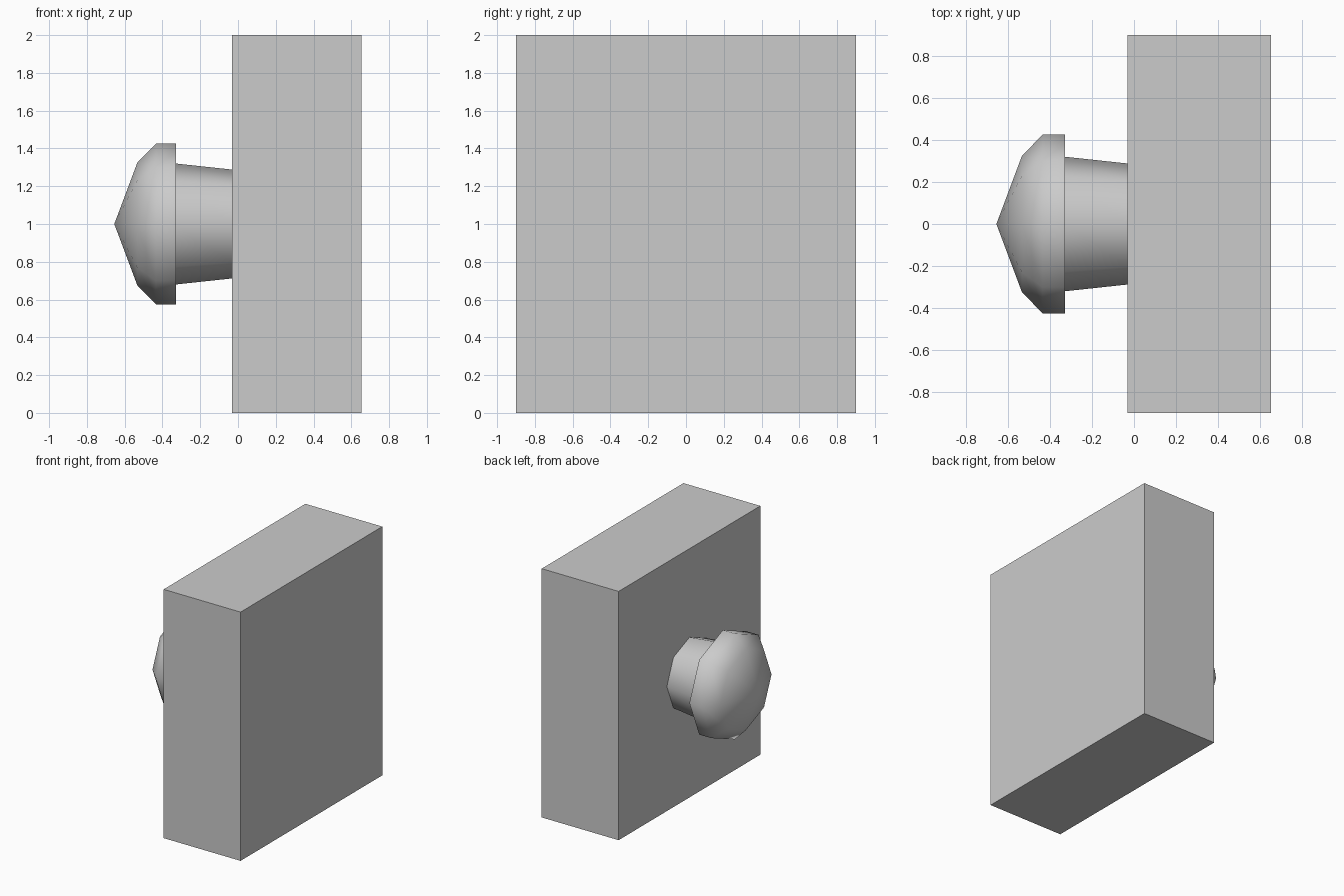
import bpy, bmesh, math

if "Cube" in bpy.data.objects:
    bpy.data.objects.remove(bpy.data.objects["Cube"])

grey = bpy.data.materials.new("plain_grey")
grey.use_nodes = True
colour = (0.6, 0.6, 0.6, 1)
grey.diffuse_color = colour
grey.node_tree.nodes["Principled BSDF"].inputs["Base Color"].default_value = colour


def lathe_x(name, profile, sides=8, z=1.0):
    """Turn (x, radius) points around a level axis along x."""
    bm = bmesh.new()
    rings = []
    for x, r in profile:
        count = sides if r else 1
        rings.append([bm.verts.new((x, r * math.cos(i * math.tau / sides),
                                    z + r * math.sin(i * math.tau / sides)))
                      for i in range(count)])
    for a, b in zip(rings, rings[1:]):
        for i in range(sides):
            j = (i + 1) % sides
            if len(a) == 1:
                bm.faces.new((a[0], b[i], b[j]))
            else:
                bm.faces.new((a[i], b[i], b[j], a[j]))
    bm.faces.new(rings[-1])
    bmesh.ops.recalc_face_normals(bm, faces=bm.faces)
    mesh = bpy.data.meshes.new(name)
    bm.to_mesh(mesh)
    bm.free()
    mesh.materials.append(grey)
    obj = bpy.data.objects.new(name, mesh)
    bpy.context.collection.objects.link(obj)
    bpy.ops.object.select_all(action='DESELECT')
    obj.select_set(True)
    bpy.context.view_layer.objects.active = obj
    bpy.ops.object.shade_smooth_by_angle(angle=math.radians(60))
    return obj


# Wall block
bpy.ops.mesh.primitive_cube_add(size=1, location=(0.311, 0, 1))
block = bpy.context.object
block.name = "wall_block"
block.scale = (0.684, 1.8, 2)
block.data.materials.append(grey)

# Pointed button cap, then the tapered stem behind it
lathe_x("button_cap", [(-0.655, 0), (-0.533, 0.325), (-0.435, 0.425), (-0.328, 0.425)])
lathe_x("button_stem", [(-0.328, 0.32), (-0.031, 0.288)])
